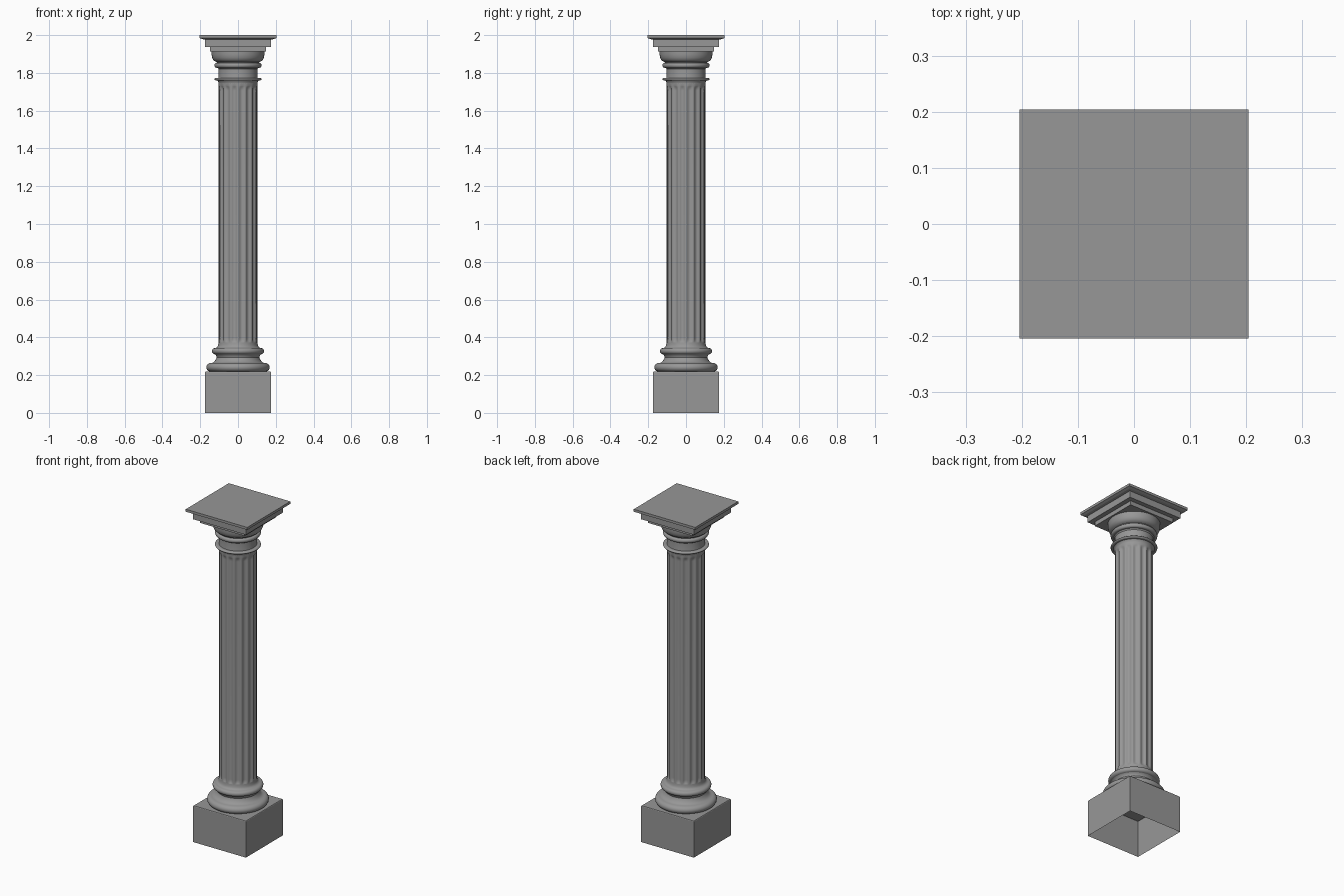
import bpy, bmesh
from math import pi, cos, sin, radians

if "Cube" in bpy.data.objects:
    bpy.data.objects.remove(bpy.data.objects["Cube"])

stone = bpy.data.materials.new("dark_stone")
stone.diffuse_color = (0.31, 0.31, 0.31, 1)
stone.use_nodes = True
stone.node_tree.nodes["Principled BSDF"].inputs["Base Color"].default_value = stone.diffuse_color


def finish(name, bm, smooth=35):
    bmesh.ops.recalc_face_normals(bm, faces=bm.faces)
    me = bpy.data.meshes.new(name)
    bm.to_mesh(me)
    bm.free()
    me.materials.append(stone)
    ob = bpy.data.objects.new(name, me)
    bpy.context.collection.objects.link(ob)
    if smooth:
        bpy.ops.object.select_all(action='DESELECT')
        ob.select_set(True)
        bpy.context.view_layer.objects.active = ob
        bpy.ops.object.shade_smooth_by_angle(angle=radians(smooth))
    return ob


def skin(bm, rings, cap_bottom=False, cap_top=False):
    for a, b in zip(rings, rings[1:]):
        n = len(a)
        for i in range(n):
            j = (i + 1) % n
            bm.faces.new((a[i], a[j], b[j], b[i]))
    if cap_bottom:
        bm.faces.new(rings[0][::-1])
    if cap_top:
        bm.faces.new(rings[-1])


def lathe(name, profile, n=64):
    bm = bmesh.new()
    rings = [[bm.verts.new((r * cos(2 * pi * i / n), r * sin(2 * pi * i / n), z))
              for i in range(n)] for r, z in profile]
    skin(bm, rings)
    return finish(name, bm)


def square_stack(name, profile, cap_bottom=False):
    bm = bmesh.new()
    rings = [[bm.verts.new((h * x, h * y, z))
              for x, y in ((-1, -1), (1, -1), (1, 1), (-1, 1))] for h, z in profile]
    skin(bm, rings, cap_bottom, True)
    return finish(name, bm, 0)


def bulge(r, z0, z1, out, n=10):
    """Half-round moulding from z0 to z1, projecting out from radius r."""
    return [(r + out * sin(pi * i / n), (z0 + z1) / 2 - (z1 - z0) / 2 * cos(pi * i / n))
            for i in range(n + 1)]


# Square plinth, hollow underneath
square_stack("plinth", [(0.175, 0), (0.175, 0.215), (0.173, 0.218)])

# Round base: large torus, scotia, small torus, flare into the shaft
lathe("base_mouldings",
      [(0.10, 0.218)] + bulge(0.143, 0.218, 0.264, 0.025)
      + [(0.133, 0.266), (0.125, 0.273), (0.117, 0.283), (0.113, 0.294),
         (0.116, 0.304), (0.124, 0.311)]
      + bulge(0.122, 0.311, 0.343, 0.016)
      + [(0.115, 0.345), (0.109, 0.350), (0.106, 0.356), (0.104, 0.364), (0.103, 0.372)])

# Fluted shaft: shallow soft flutes fading out at both ends
FLUTES, SEG, R, DEPTH = 16, 8, 0.103, 0.008
Z0, Z1, END = 0.370, 1.732, 0.026
ts = [0, 0.2, 0.4, 0.6, 0.8, 1.0]
levels = [0.362] + [Z0 + END * t for t in ts] + [Z1 - END * t for t in ts[::-1]] + [1.752]
bm = bmesh.new()
rings = []
for z in levels:
    d = max(0, min(1, (z - Z0) / END, (Z1 - z) / END))
    scale = 1 - (1 - d) ** 2
    ring = []
    for f in range(FLUTES):
        for s in range(SEG):
            u = s / (SEG - 1) * 2 - 1
            a = 2 * pi / FLUTES * (f + 0.5 + 0.40 * u)
            r = R - DEPTH * scale * (1 - u * u)
            ring.append(bm.verts.new((r * cos(a), r * sin(a), z)))
    rings.append(ring)
skin(bm, rings)
finish("fluted_shaft", bm, 60)

# Necking: astragal ring, plain neck, upper ring and echinus
lathe("capital_mouldings",
      [(0.103, 1.745), (0.105, 1.755), (0.110, 1.760)]
      + bulge(0.115, 1.760, 1.774, 0.010, 8)
      + [(0.104, 1.774), (0.103, 1.780), (0.103, 1.820), (0.108, 1.827)]
      + bulge(0.114, 1.827, 1.853, 0.011, 8)
      + [(0.112, 1.853), (0.114, 1.858), (0.124, 1.862), (0.132, 1.870), (0.137, 1.881),
         (0.140, 1.897), (0.140, 1.914)])

# Square abacus in steps, with a flared top slab
square_stack("abacus",
             [(0.149, 1.912), (0.149, 1.937), (0.176, 1.937), (0.176, 1.976),
              (0.190, 1.979), (0.197, 1.982), (0.204, 1.985), (0.204, 2.0)], True)
